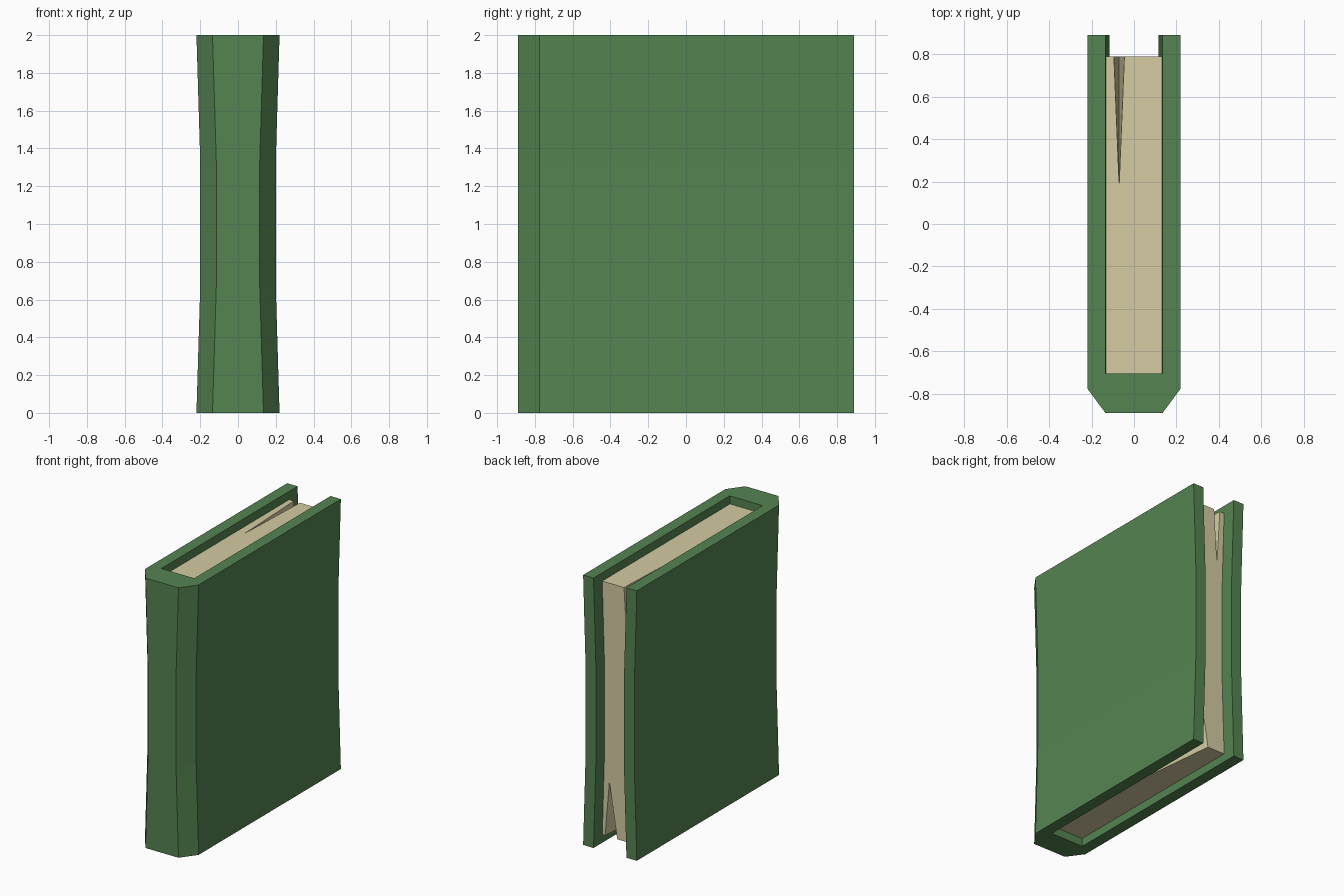
import bpy, bmesh

if "Cube" in bpy.data.objects:
    bpy.data.objects.remove(bpy.data.objects["Cube"])


def material(name, color):
    m = bpy.data.materials.new(name)
    m.diffuse_color = (*color, 1)
    m.use_nodes = True
    m.node_tree.nodes["Principled BSDF"].inputs["Base Color"].default_value = m.diffuse_color
    return m


def add_object(name, bm, mat=None):
    bmesh.ops.recalc_face_normals(bm, faces=bm.faces)
    me = bpy.data.meshes.new(name)
    bm.to_mesh(me)
    bm.free()
    if mat:
        me.materials.append(mat)
    ob = bpy.data.objects.new(name, me)
    bpy.context.collection.objects.link(ob)
    return ob


def loft(name, profile, levels, mat):
    """Stack a profile at (z, inset) levels; inset pulls both sides inward."""
    bm = bmesh.new()
    rings = []
    for z, inset in levels:
        rings.append([bm.verts.new((x - inset if x > 0 else x + inset, y, z))
                      for x, y in profile])
    n = len(profile)
    for a, b in zip(rings, rings[1:]):
        for i in range(n):
            j = (i + 1) % n
            bm.faces.new((a[i], a[j], b[j], b[i]))
    bm.faces.new(rings[0])
    bm.faces.new(rings[-1])
    return add_object(name, bm, mat)


green = material("cover_green", (0.09, 0.23, 0.083))
cream = material("page_cream", (0.66, 0.60, 0.36))

# Cover: U-shaped section with chamfered spine, pinched at mid height
half = [(0.135, 0.89), (0.22, 0.89), (0.22, -0.775), (0.135, -0.89)]
inner = [(-0.135, -0.705), (0.135, -0.705)]
section = half + [(-x, y) for x, y in reversed(half)] + inner
loft("book_cover", section,
     [(0, 0), (0.667, 0.02), (1.333, 0.02), (2, 0)], green)

# Page block: recessed at top, bottom and fore edge
block = [(0.135, -0.705), (0.135, 0.79), (-0.135, 0.79), (-0.135, -0.705)]
pages = loft("page_block", block,
             [(0.06, 0.002), (0.667, 0.02), (1.333, 0.02), (1.94, 0.002)], cream)


# Wedge-shaped gaps between pages at the fore-edge corners
def wedge(name, x, left, right, z_edge, z_tip):
    y_tip, y_edge, s = 0.18, 0.79, 1.4
    mid_y, mid_z = (y_tip + y_edge) / 2, (z_edge + z_tip) / 2
    pts = [(x, y_tip, z_edge), (x, y_edge, z_tip),
           (left, y_edge, z_edge), (right, y_edge, z_edge)]
    bm = bmesh.new()
    v = [bm.verts.new((x + (px - x) * s, mid_y + (py - mid_y) * s,
                       mid_z + (pz - mid_z) * s)) for px, py, pz in pts]
    for tri in ((0, 1, 2), (0, 1, 3), (0, 2, 3), (1, 2, 3)):
        bm.faces.new([v[i] for i in tri])
    ob = add_object(name, bm)
    ob.hide_render = True
    return ob


cutters = [wedge("top_gap_cutter", -0.07, -0.095, -0.045, 1.94, 1.52),
           wedge("bottom_gap_cutter", 0.075, 0.01, 0.11, 0.06, 0.47)]
for c in cutters:
    mod = pages.modifiers.new(c.name, 'BOOLEAN')
    mod.operation = 'DIFFERENCE'
    mod.solver = 'EXACT'
    mod.object = c

# Bake the gaps and discard the cutters
deps = bpy.context.evaluated_depsgraph_get()
baked = bpy.data.meshes.new_from_object(pages.evaluated_get(deps))
pages.modifiers.clear()
pages.data = baked
for c in cutters:
    bpy.data.objects.remove(c)
